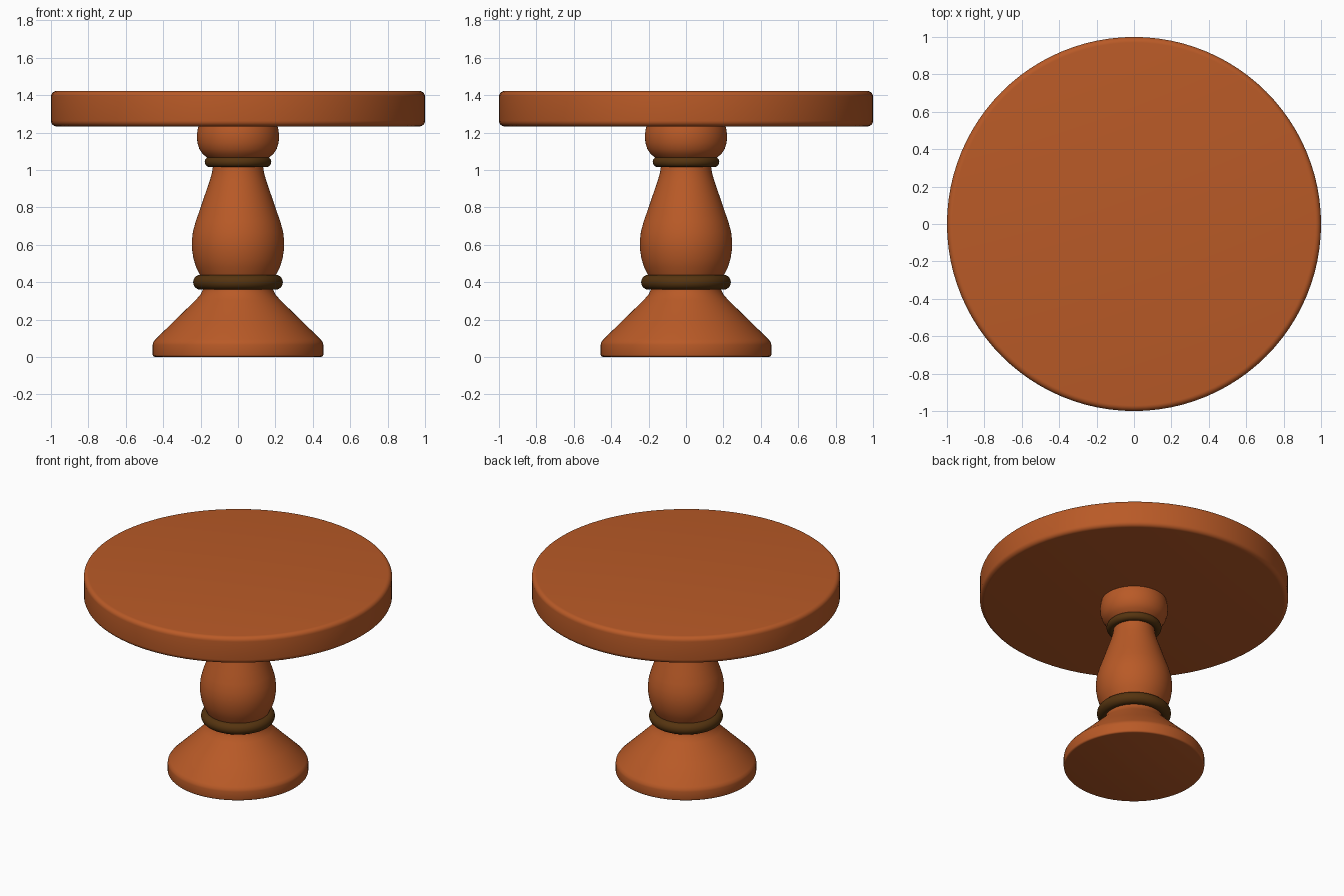
import bpy, bmesh, math

if "Cube" in bpy.data.objects:
    bpy.data.objects.remove(bpy.data.objects["Cube"])

SEG = 96

def material(name, rgb):
    m = bpy.data.materials.new(name)
    m.diffuse_color = (*rgb, 1.0)
    m.use_nodes = True
    m.node_tree.nodes["Principled BSDF"].inputs["Base Color"].default_value = m.diffuse_color
    return m

wood = material("reddish wood", (0.485, 0.102, 0.020))
dark = material("dark brown", (0.091, 0.034, 0.005))

def finish(obj, mat):
    obj.data.materials.append(mat)
    bpy.ops.object.select_all(action='DESELECT')
    obj.select_set(True)
    bpy.context.view_layer.objects.active = obj
    bpy.ops.object.shade_smooth_by_angle(angle=math.radians(40))
    return obj

def lathe(name, profile, mat):
    """Closed solid turned around z from (radius, height) points, bottom to top."""
    bm = bmesh.new()
    rings = [[bm.verts.new((r * math.cos(2 * math.pi * i / SEG),
                            r * math.sin(2 * math.pi * i / SEG), z))
              for i in range(SEG)] for r, z in profile]
    for a, b in zip(rings, rings[1:]):
        for i in range(SEG):
            j = (i + 1) % SEG
            bm.faces.new((a[i], a[j], b[j], b[i]))
    bm.faces.new(rings[0][::-1])
    bm.faces.new(rings[-1])
    mesh = bpy.data.meshes.new(name)
    bm.to_mesh(mesh)
    bm.free()
    obj = bpy.data.objects.new(name, mesh)
    bpy.context.collection.objects.link(obj)
    return finish(obj, mat)

def arc(cr, cz, rad, a0, a1, n=6):
    """Points of a rounded corner."""
    return [(cr + rad * math.cos(math.radians(a0 + (a1 - a0) * k / n)),
             cz + rad * math.sin(math.radians(a0 + (a1 - a0) * k / n)))
            for k in range(n + 1)]

def ring(name, z, major, minor):
    bpy.ops.mesh.primitive_torus_add(location=(0, 0, z), major_radius=major,
                                     minor_radius=minor, major_segments=SEG,
                                     minor_segments=20)
    obj = bpy.context.object
    obj.name = name
    finish(obj, dark)

# Round top with softened rims
lathe("table_top", arc(0.97, 1.263, 0.03, -90, 0) + arc(0.97, 1.392, 0.03, 0, 90), wood)

# Flared foot
lathe("foot", arc(0.445, 0.012, 0.011, -90, 0, 3) +
      [(0.456, 0.065), (0.453, 0.078), (0.442, 0.094), (0.33, 0.203),
       (0.225, 0.306), (0.20, 0.334), (0.188, 0.36), (0.185, 0.40)], wood)

# Vase-shaped column
lathe("column", [(0.185, 0.40), (0.204, 0.44), (0.224, 0.48), (0.238, 0.525),
                 (0.246, 0.575), (0.247, 0.62), (0.241, 0.67), (0.226, 0.725),
                 (0.203, 0.79), (0.176, 0.87), (0.152, 0.94), (0.139, 0.985),
                 (0.134, 1.02), (0.134, 1.05)], wood)

# Bulb under the top
lathe("bulb", [(0.14, 1.045), (0.165, 1.066), (0.189, 1.085), (0.207, 1.112),
               (0.217, 1.145), (0.220, 1.18), (0.217, 1.21), (0.210, 1.24)], wood)

# Dark turned rings
ring("lower_ring", 0.40, 0.20, 0.04)
ring("upper_ring", 1.043, 0.15, 0.028)
